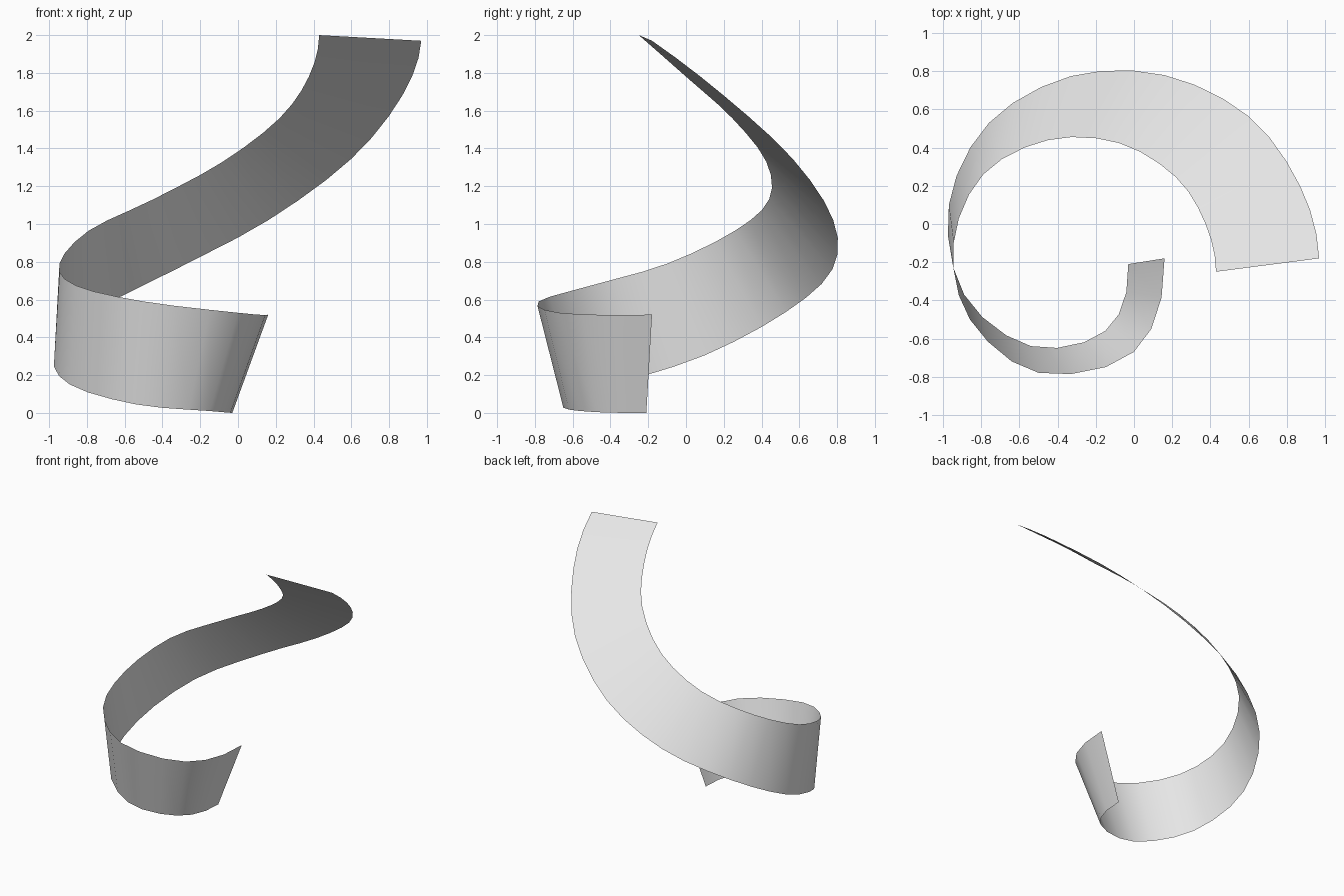
import bpy
import bmesh
import math
from mathutils import Vector

STEPS = 3  # strip segments between neighbouring rungs

# Rungs across the ribbon: lower edge point, upper edge point
RUNGS = [
    ((-.03, -.21, 0), (.16, -.18, .52)),
    ((-.15, -.56, .01), (0, -.67, .53)),
    ((-.54, -.64, .045), (-.5, -.78, .59)),
    ((-.89, -.37, .15), (-.86, -.5, .675)),
    ((-.97, .1, .305), (-.945, -.1, .79)),
    ((-.76, .53, .535), (-.79, .26, .965)),
    ((-.33, .775, .76), (-.45, .44, 1.13)),
    ((.16, .78, 1.02), (-.08, .425, 1.33)),
    ((.6, .565, 1.345), (.22, .245, 1.56)),
    ((.87, .2, 1.68), (.375, 0, 1.78)),
    ((.97, -.18, 1.97), (.43, -.25, 2)),
]


def smooth_rail(points):
    """Pass an even, smooth curve through the rail points."""
    p = [Vector(c) for c in points]
    before = 3 * p[0] - 3 * p[1] + p[2]
    after = 3 * p[-1] - 3 * p[-2] + p[-3]
    p = [before] + p + [after]
    rail = []
    for a, b, c, d in zip(p, p[1:], p[2:], p[3:]):
        for i in range(STEPS):
            t = i / STEPS
            rail.append(b + (c - a) * t / 2
                        + (2 * a - 5 * b + 4 * c - d) * t * t / 2
                        + (3 * b - a - 3 * c + d) * t ** 3 / 2)
    rail.append(p[-2])
    return rail


def make_material(name, colour):
    mat = bpy.data.materials.new(name)
    mat.use_nodes = True
    mat.diffuse_color = colour
    for node in mat.node_tree.nodes:
        if node.type == 'BSDF_PRINCIPLED':
            node.inputs["Base Color"].default_value = colour
    return mat


cube = bpy.data.objects.get("Cube")
if cube:
    bpy.data.objects.remove(cube, do_unlink=True)

# Ribbon: a single open strip lofted between the two rails
bm = bmesh.new()
lower, upper = (
    [bm.verts.new(co) for co in smooth_rail(side)] for side in zip(*RUNGS))
for i in range(len(lower) - 1):
    bm.faces.new((lower[i], upper[i], upper[i + 1], lower[i + 1]))
mesh = bpy.data.meshes.new("spiral_ribbon")
bm.to_mesh(mesh)
bm.free()

ribbon = bpy.data.objects.new("spiral_ribbon", mesh)
bpy.context.collection.objects.link(ribbon)
mesh.materials.append(make_material("light_grey", (.8, .8, .8, 1)))

bpy.ops.object.select_all(action='DESELECT')
ribbon.select_set(True)
bpy.context.view_layer.objects.active = ribbon
bpy.ops.object.shade_smooth_by_angle(angle=math.radians(40))
